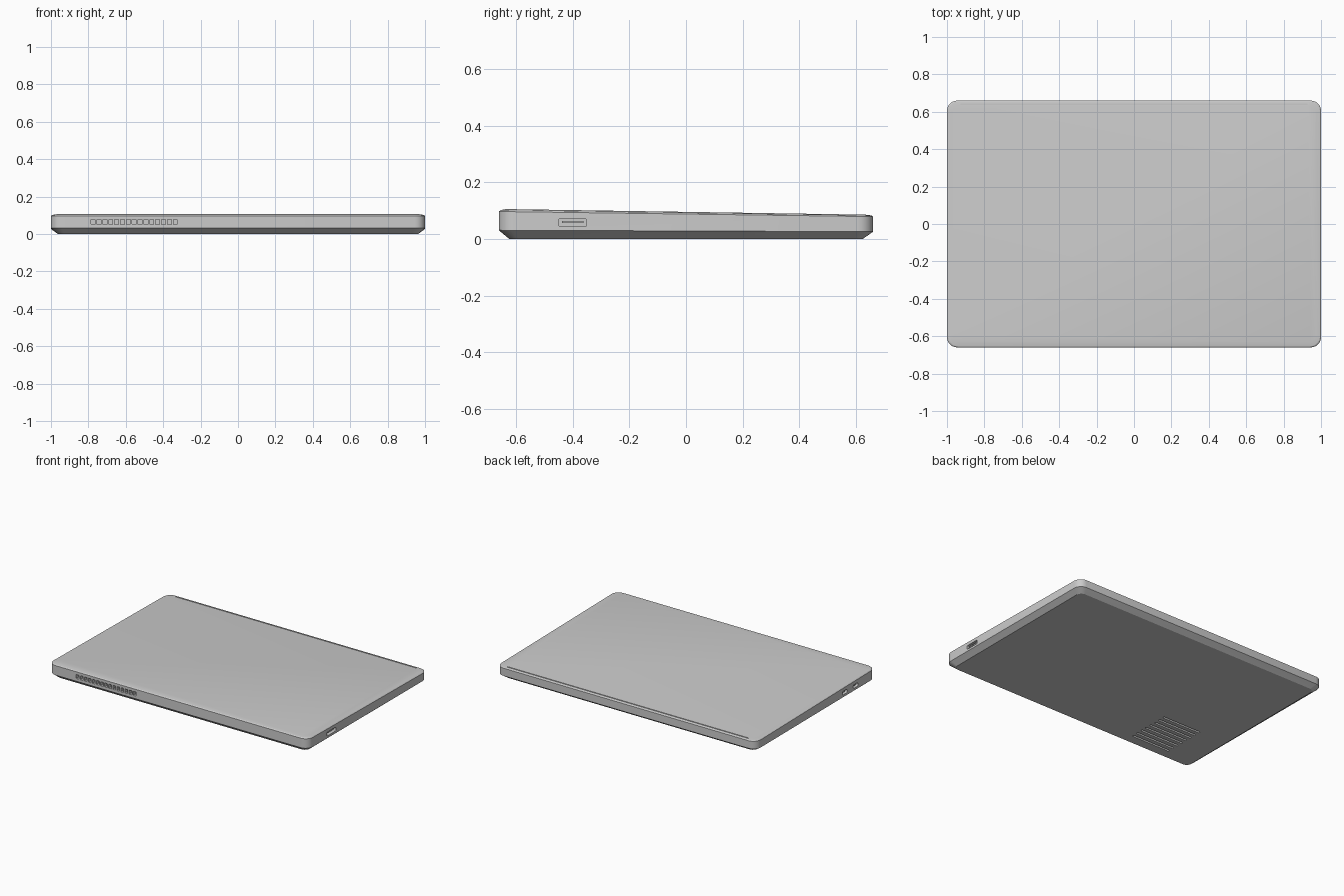
import bpy, bmesh, math
from mathutils import Vector

if "Cube" in bpy.data.objects:
    bpy.data.objects.remove(bpy.data.objects["Cube"])


def rounded(hx, hy, r, seg):
    # outline of a rounded rectangle, counter-clockwise
    pts = []
    for k, (sx, sy) in enumerate([(1, 1), (-1, 1), (-1, -1), (1, -1)]):
        for i in range(seg + 1):
            a = math.pi / 2 * (k + i / seg)
            pts.append((sx * (hx - r) + r * math.cos(a), sy * (hy - r) + r * math.sin(a)))
    return pts


def loft(bm, rings):
    # skin a stack of equal rings and cap both ends
    vs = [[bm.verts.new(p) for p in ring] for ring in rings]
    n = len(vs[0])
    for a, b in zip(vs, vs[1:]):
        for i in range(n):
            bm.faces.new((a[i], a[(i + 1) % n], b[(i + 1) % n], b[i]))
    bm.faces.new(vs[0][::-1])
    bm.faces.new(vs[-1])


def plug(bm, centre, axis, w, h, depth, r, seg=4):
    # rounded prism centred on a point: axis 0 = along x, 1 = along y, 2 = along z
    rings = []
    for d in (-depth, depth):
        ring = []
        for a, b in rounded(w / 2, h / 2, r, seg):
            off = [(d, a, b), (a, d, b), (a, b, d)][axis]
            ring.append(Vector(centre) + Vector(off))
        rings.append(ring)
    loft(bm, rings)


def finish(bm, name):
    bmesh.ops.recalc_face_normals(bm, faces=bm.faces)
    me = bpy.data.meshes.new(name)
    bm.to_mesh(me)
    bm.free()
    ob = bpy.data.objects.new(name, me)
    bpy.context.collection.objects.link(ob)
    return ob


# wedge-shaped closed case: (inset, height at front, height at back)
HX, HY, R = 1.0, 0.66, 0.055
bm = bmesh.new()
rings = []
for inset, zf, zb in [(0.037, 0, 0), (0.0, 0.031, 0.026), (0.0, 0.097, 0.079),
                      (0.006, 0.102, 0.083), (0.027, 0.106, 0.0855)]:
    rings.append([(x, y, zf + (zb - zf) * (y + HY) / (2 * HY))
                  for x, y in rounded(HX - inset, HY - inset, R - inset * 0.5, 6)])
loft(bm, rings)
case = finish(bm, "laptop_case")

# everything cut out of the case
bm = bmesh.new()
SLOTS, X0, X1 = 15, -0.79, -0.32
pitch = (X1 - X0) / SLOTS
for i in range(SLOTS):                                  # front vent
    plug(bm, (X0 + pitch * (i + 0.5), -HY, 0.064), 1, 0.021, 0.028, 0.025, 0.002, 1)
for i in range(8):                                      # bottom grille
    plug(bm, (-0.6, -0.55 + i * 0.043, 0), 2, 0.30, 0.014, 0.012, 0.006, 2)
plug(bm, (HX, -0.40, 0.058), 0, 0.10, 0.026, 0.05, 0.006)   # right port
LEFT = (-0.32, -0.44)
for y in LEFT:                                          # left ports
    plug(bm, (-HX, y, 0.058), 0, 0.055, 0.024, 0.05, 0.0115)
plug(bm, (0, 0.640, 0.086), 2, 1.86, 0.006, 0.008, 0.002, 1)  # hinge groove
cutter = finish(bm, "cutter")
cutter.hide_render = True

mod = case.modifiers.new("cutouts", 'BOOLEAN')
mod.operation = 'DIFFERENCE'
mod.solver = 'EXACT'
mod.object = cutter
bpy.context.view_layer.objects.active = case
case.select_set(True)
bpy.ops.object.modifier_apply(modifier=mod.name)
bpy.data.objects.remove(cutter)
bpy.ops.object.shade_smooth_by_angle(angle=math.radians(20))

# contact tongues inside the ports
bm = bmesh.new()
plug(bm, (HX - 0.031, -0.40, 0.060), 0, 0.076, 0.008, 0.021, 0.001, 1)
finish(bm, "right_port_tongue")
for i, y in enumerate(LEFT):
    bm = bmesh.new()
    plug(bm, (-HX + 0.031, y, 0.058), 0, 0.036, 0.007, 0.021, 0.001, 1)
    finish(bm, f"left_port_tongue_{i + 1}")
